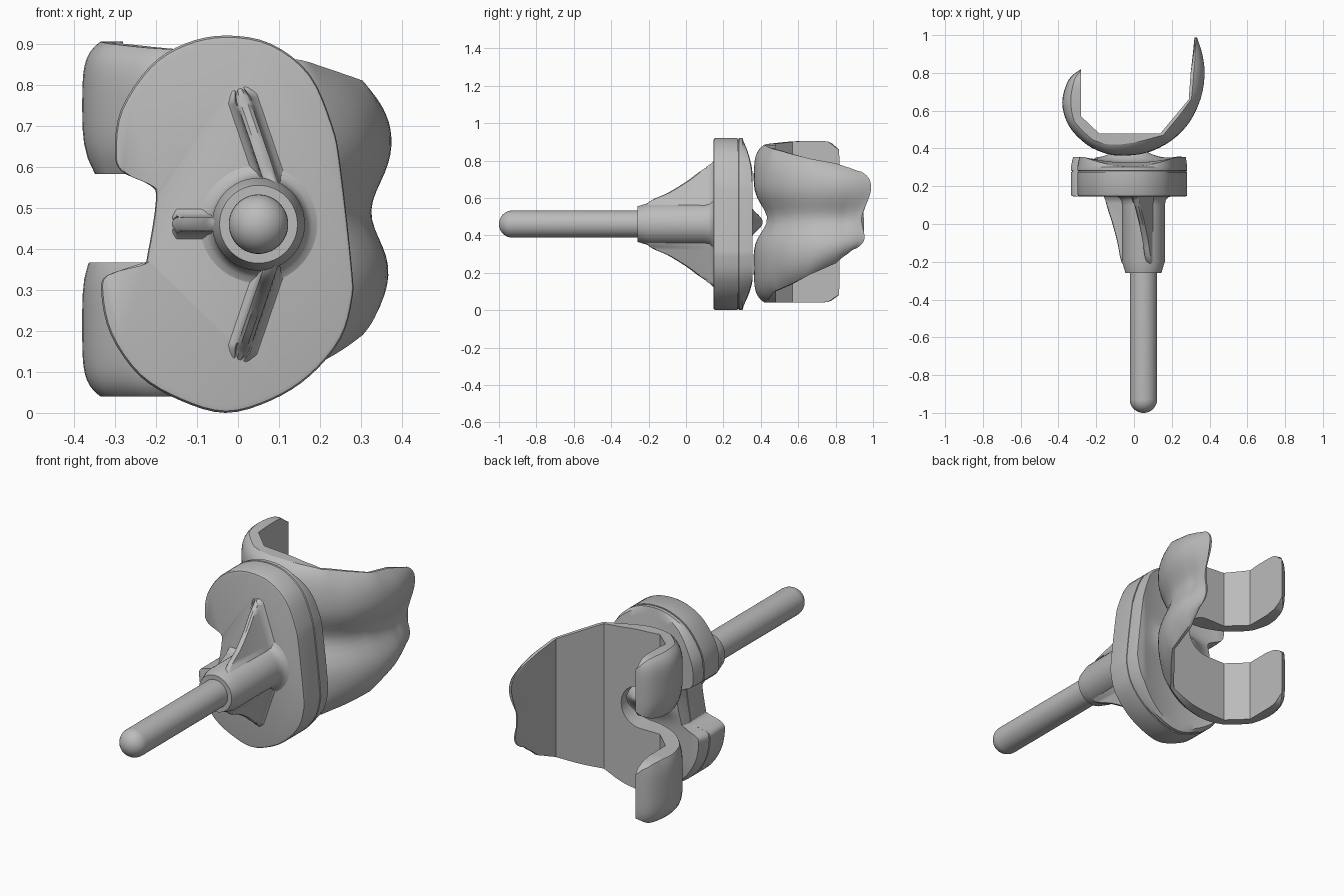
import bpy
import bmesh
from math import sin, cos, pi, exp, radians
from mathutils import Vector

cube = bpy.data.objects.get("Cube")
if cube:
    bpy.data.objects.remove(cube, do_unlink=True)

metal = bpy.data.materials.new("satin_grey")
metal.use_nodes = True
GREY = (0.5, 0.5, 0.5, 1)
metal.diffuse_color = GREY
metal.node_tree.nodes["Principled BSDF"].inputs["Base Color"].default_value = GREY

AXIS_X, AXIS_Z = 0.05, 0.46


def loft(name, rings, caps=True, angle=30):
    """Skin closed rings of equal length into a solid object."""
    bm = bmesh.new()
    rows = [[bm.verts.new(p) for p in ring] for ring in rings]
    n = len(rows[0])
    for a, b in zip(rows, rows[1:]):
        for i in range(n):
            j = (i + 1) % n
            bm.faces.new((a[i], a[j], b[j], b[i]))
    if caps:
        bm.faces.new(rows[0])
        bm.faces.new(rows[-1])
    bmesh.ops.recalc_face_normals(bm, faces=bm.faces)
    mesh = bpy.data.meshes.new(name)
    bm.to_mesh(mesh)
    bm.free()
    obj = bpy.data.objects.new(name, mesh)
    bpy.context.collection.objects.link(obj)
    mesh.materials.append(metal)
    smooth(obj, angle)
    return obj


def smooth(obj, angle=30):
    bpy.ops.object.select_all(action="DESELECT")
    obj.select_set(True)
    bpy.context.view_layer.objects.active = obj
    bpy.ops.object.shade_smooth_by_angle(angle=radians(angle))


def spline(keys, steps, closed=False):
    """Catmull-Rom samples through the keys."""
    n = len(keys)
    pick = (lambda i: keys[i % n]) if closed else (lambda i: keys[max(0, min(n - 1, i))])
    out = []
    for i in range(n if closed else n - 1):
        a, b, c, d = (Vector(pick(i + k)) for k in (-1, 0, 1, 2))
        for s in range(steps):
            t = s / steps
            out.append((2 * b + (c - a) * t + (2 * a - 5 * b + 4 * c - d) * t * t
                        + (3 * b - a - 3 * c + d) * t ** 3) / 2)
    return out if closed else out + [Vector(keys[-1])]


# Kidney outline shared by the tray and the insert (x, z)
outline = spline([
    (-.03, .92), (.08, .9), (.175, .825), (.23, .7), (.25, .6), (.278, .35),
    (.278, .275), (.25, .18), (.175, .09), (.08, .03), (-.03, 0), (-.14, .03),
    (-.24, .09), (-.31, .19), (-.333, .29), (-.32, .335), (-.235, .36),
    (-.22, .39), (-.2, .52), (-.215, .555), (-.285, .59), (-.3, .64),
    (-.285, .74), (-.215, .845), (-.13, .9)], 4, True)


def plate_ring(scale, height):
    pts = []
    for x, z in outline:
        x = AXIS_X + (x - AXIS_X) * scale
        z = AXIS_Z + (z - AXIS_Z) * scale
        pts.append((x, height(x, z) if callable(height) else height, z))
    return pts


loft("tray", [plate_ring(s, y) for s, y in
              ((.965, .146), (.99, .149), (1, .158), (1, .276), (.985, .276), (.985, .284))])


# Insert with a dished bearing surface and a raised middle
def dish(x, z):
    rim = min(1, ((x + .02) / .25) ** 2)
    ends = max(0, (abs(z - AXIS_Z) - .3) / .16)
    ridge = exp(-((z - .47) / .07) ** 2 - ((x + .02) / .13) ** 2)
    return .325 + .03 * rim - .022 * ends * (1 - .5 * rim) + .085 * ridge


insert_rings = [plate_ring(.985, .28), plate_ring(1, .284), plate_ring(1, .303)]
insert_rings += [plate_ring(s / 20, dish) for s in (19.4, *range(18, 0, -1), .2)]
loft("bearing_insert", insert_rings)


# Stem and boss turned about the y axis
def turned(name, profile, sides=48):
    loft(name, [[(AXIS_X + r * cos(2 * pi * i / sides), y, AXIS_Z + r * sin(2 * pi * i / sides))
                 for i in range(sides)] for r, y in profile])


R = .072
dome = [(R * sin(a * pi / 20) + .0005, R - 1 - R * cos(a * pi / 20)) for a in range(11)]
turned("stem", dome + [(R, -.2)])
turned("stem_boss", [(.07, -.26), (.095, -.26), (.113, -.2), (.113, .1),
                     (.118, .125), (.13, .14), (.148, .148)])


# Three thin fins with flared feet bracing the boss
def fin(name, start, tip, crest):
    a, b = Vector(start), Vector(tip)
    along = (b - a).normalized()
    side = Vector((-along.y, along.x))
    rings = []
    for t, y in crest:
        base = a + (b - a) * t
        slim = min(1, (.15 - y) / .03)
        ring = []
        for w, h in ((-.042, .15), (-.026, .138), (-.019, .11), (-.016, y + .012), (-.008, y),
                     (.008, y), (.016, y + .012), (.019, .11), (.026, .138), (.042, .15)):
            p = base + side * w * (.5 + .5 * slim)
            ring.append((p.x, max(h, y), p.y))
        rings.append(ring)
    loft(name, rings, angle=40)


crest = spline([(0, -.25), (.32, -.2), (.5, -.1), (.73, 0), (.9, .06), (1, .1), (1.06, .125), (1.14, .148)], 3)
fin("upper_fin", (.105, .49), (.015, .755), crest)
fin("lower_fin", (.105, .43), (.015, .165), crest)
fin("side_fin", (-.03, .46), (-.145, .46), crest)

# Cupped shell stations: outer x y, inner x y, low z, high z
shell_keys = [
    (-.28, .82, -.28, .815, .08, .86), (-.345, .765, -.28, .76, .045, .9),
    (-.38, .645, -.28, .66, .04, .905), (-.345, .52, -.28, .57, .04, .9),
    (-.25, .42, -.185, .48, .04, .89), (-.14, .37, -.12, .48, .04, .885),
    (-.05, .36, -.04, .48, .045, .88), (.07, .375, .04, .48, .06, .87),
    (.2, .44, .14, .48, .1, .86), (.3, .54, .215, .57, .14, .835),
    (.36, .67, .29, .66, .19, .81), (.38, .8, .3, .8, .25, .785),
    (.365, .91, .312, .91, .3, .76), (.335, 1, .32, .998, .33, .74)]
STEPS, ACROSS = 4, 36
smooth_path = spline(shell_keys, STEPS)
shell_rings = []
for k, p in enumerate(smooth_path):
    # The inside stays faceted: straight between keys
    i, f = divmod(k, STEPS)
    here, after = Vector(shell_keys[i]), Vector(shell_keys[min(i + 1, len(shell_keys) - 1)])
    flat = here.lerp(after, f / STEPS)
    outer, inner = Vector((p[0], p[1])), Vector((flat[2], flat[3]))
    thick = max((outer - inner).length, .01)
    front = max(0, min(1, (outer.x + .15) / .4))
    lip = max(0, (outer.y - .8) / .2) if outer.x > 0 else 0
    outside, inside = [], []
    for j in range(ACROSS + 1):
        u = -cos(pi * j / ACROSS)
        z = p[4] + (p[5] - p[4]) * (u + 1) / 2
        groove = exp(-((z - .49) / .1) ** 2)
        edge = (1 - front) * .45 * abs(u) ** 14 + front * .8 * abs(u) ** 5
        depth = .075 - .02 * front
        drop = min(.85, edge + min(.8, depth / thick) * groove)
        pull = Vector((0, lip * (.045 * groove + .06 * abs(u) ** 6 + .012 * (1 - u))))
        o = outer.lerp(inner, drop) - pull
        n = inner - pull
        outside.append((o.x, o.y, z))
        inside.append((n.x, n.y, z))
    shell_rings.append(outside + inside[::-1])
shell = loft("cupped_shell", shell_rings)

# Open U notch between the two rear lobes, flared at their tips
cut_rings = []
for y, half in ((.2, .108), (.7, .108), (.76, .118), (.8, .14), (.83, .18)):
    ring = [(-.6, y, .475 - half)]
    for a in range(17):
        t = -pi / 2 + pi * a / 16
        ring.append((-.07 + .11 * cos(t), y, .475 + half * sin(t)))
    cut_rings.append(ring + [(-.6, y, .475 + half)])
cutter = loft("notch_cutter", cut_rings)
cutter.hide_render = True
cut = shell.modifiers.new("notch", "BOOLEAN")
cut.operation = "DIFFERENCE"
cut.solver = "EXACT"
cut.object = cutter
bpy.ops.object.select_all(action="DESELECT")
shell.select_set(True)
bpy.context.view_layer.objects.active = shell
bpy.ops.object.modifier_apply(modifier=cut.name)
bpy.data.objects.remove(cutter, do_unlink=True)
smooth(shell)
